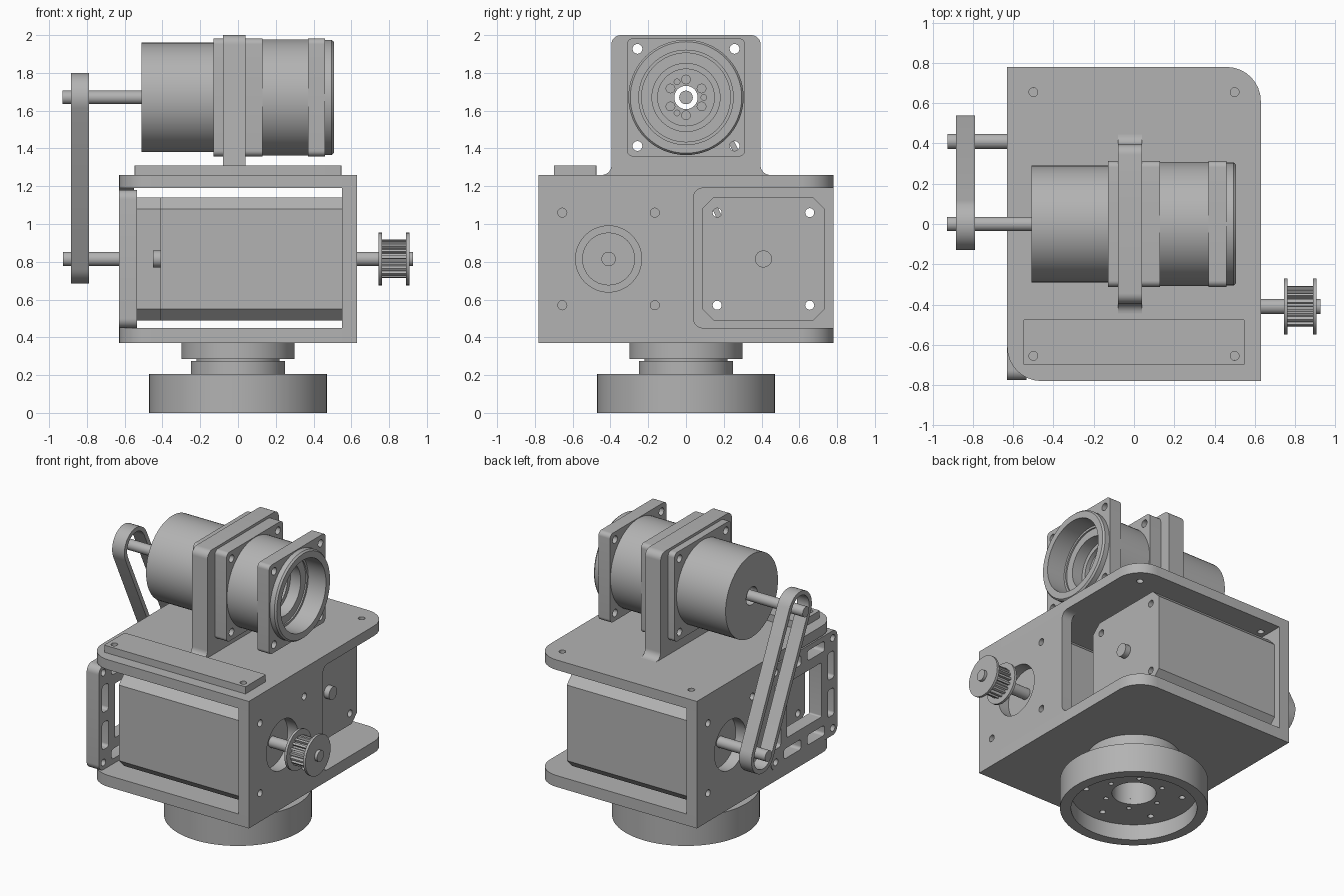
import bpy, bmesh, math
from math import sin, cos, pi, radians
from mathutils import Matrix

cube = bpy.data.objects.get("Cube")
if cube:
    bpy.data.objects.remove(cube)

GREY = (0.45, 0.45, 0.45, 1)
metal = bpy.data.materials.new("plain grey")
metal.use_nodes = True
metal.diffuse_color = GREY
metal.node_tree.nodes["Principled BSDF"].inputs["Base Color"].default_value = GREY

# Local (u, v, w) axes: w is the extrusion or turning axis
AXES = {"x": Matrix(((0, 0, 1), (1, 0, 0), (0, 1, 0))).to_4x4(),
        "z": Matrix.Identity(4)}
HALF_TURN = Matrix.Rotation(pi, 4, "Z")


def finish(name, bm, matrix):
    bmesh.ops.remove_doubles(bm, verts=bm.verts, dist=1e-5)
    bm.transform(matrix)
    bmesh.ops.recalc_face_normals(bm, faces=bm.faces)
    me = bpy.data.meshes.new(name)
    bm.to_mesh(me)
    bm.free()
    me.materials.clear()
    me.materials.append(metal)
    me.shade_smooth()
    me.set_sharp_from_angle(angle=radians(30))
    ob = bpy.data.objects.new(name, me)
    bpy.context.collection.objects.link(ob)
    return ob


def plate(name, axis, lo, hi, loops, turn=False):
    """Extrude an outline with holes (all loops after the first) from lo to hi."""
    cu = bpy.data.curves.new(name + "_outline", "CURVE")
    cu.dimensions, cu.fill_mode, cu.extrude = "2D", "BOTH", (hi - lo) / 2
    for loop in loops:
        sp = cu.splines.new("POLY")
        sp.points.add(len(loop) - 1)
        for p, (u, v) in zip(sp.points, loop):
            p.co = (u, v, 0, 1)
        sp.use_cyclic_u = True
    tmp = bpy.data.objects.new(name + "_outline", cu)
    bpy.context.collection.objects.link(tmp)
    dg = bpy.context.evaluated_depsgraph_get()
    me = bpy.data.meshes.new_from_object(tmp.evaluated_get(dg))
    bm = bmesh.new()
    bm.from_mesh(me)
    bpy.data.objects.remove(tmp)
    bpy.data.curves.remove(cu)
    bpy.data.meshes.remove(me)
    m = AXES[axis] @ Matrix.Translation((0, 0, (lo + hi) / 2))
    return finish(name, bm, HALF_TURN @ m if turn else m)


def lathe(name, axis, centre, profile, closed=False, turn=False, n=64):
    """Turn (radius, position) points about an axis through centre (u, v)."""
    bm = bmesh.new()
    rings = [[bm.verts.new((r * cos(2 * pi * i / n), r * sin(2 * pi * i / n), w))
              for i in range(n)] for r, w in profile]
    pairs = list(zip(rings, rings[1:]))
    if closed:
        pairs.append((rings[-1], rings[0]))
    for a, b in pairs:
        for i in range(n):
            j = (i + 1) % n
            bm.faces.new((a[i], a[j], b[j], b[i]))
    bmesh.ops.dissolve_degenerate(bm, edges=bm.edges, dist=1e-6)
    m = AXES[axis] @ Matrix.Translation((*centre, 0))
    return finish(name, bm, HALF_TURN @ m if turn else m)


def rod(name, axis, centre, r, lo, hi, turn=False):
    return lathe(name, axis, centre, [(0, lo), (r, lo), (r, hi), (0, hi)], turn=turn, n=32)


def arc(c, r, a0, a1, n=8):
    return [(c[0] + r * cos(radians(a0 + (a1 - a0) * i / n)),
             c[1] + r * sin(radians(a0 + (a1 - a0) * i / n))) for i in range(n + 1)]


def circle(u, v, r, n=20):
    return arc((u, v), r, 0, 360, n)[:-1]


def rounded(u, v, hu, hv, r):
    """Rounded rectangle; r is one radius or four, counter-clockwise from +u +v."""
    rs = r if isinstance(r, tuple) else (r,) * 4
    pts = []
    for k, (su, sv) in enumerate(((1, 1), (-1, 1), (-1, -1), (1, -1))):
        q = rs[k]
        corner = (u + su * (hu - q), v + sv * (hv - q))
        pts += arc(corner, q, 90 * k, 90 * k + 90) if q else [corner]
    return pts


def stadium(a, b, r):
    d = math.degrees(math.atan2(b[1] - a[1], b[0] - a[0]))
    return arc(b, r, d - 90, d + 90, 20) + arc(a, r, d + 90, d + 270, 20)


def corner_holes(u, v, du, dv, r):
    return [circle(u + i * du, v + j * dv, r) for i in (-1, 1) for j in (-1, 1)]


def bolt_circle(u, v, dist, count, r, start=0):
    return [circle(u + dist * cos(2 * pi * k / count + start),
                   v + dist * sin(2 * pi * k / count + start), r) for k in range(count)]


# Housing: top and bottom plates with two opposite rounded corners
outline = rounded(0, 0, 0.63, 0.78, (0.17, 0, 0.17, 0))
plate("housing_top", "z", 1.19, 1.26, [outline] + corner_holes(0, 0, 0.5, 0.655, 0.022))
plate("housing_bottom", "z", 0.37, 0.45, [outline])
plate("cover_strip", "z", 1.26, 1.31, [rounded(0, -0.587, 0.548, 0.113, 0.005)]
      + [circle(x, -0.655, 0.022) for x in (-0.5, 0.5)])

# Half walls and motors, repeated by a half turn
MOTOR = (-0.41, 0.815)
wall = ([(-0.78, 0.45)] + arc((0.09, 0.5), 0.05, 270, 180)
        + arc((0.09, 1.14), 0.05, 180, 90) + [(-0.78, 1.19)])
h, c = 0.325, 0.06
octagon = [(MOTOR[0] + u, MOTOR[1] + v) for u, v in (
    (h, c - h), (h, h - c), (h - c, h), (c - h, h),
    (-h, h - c), (-h, c - h), (c - h, -h), (h - c, -h))]
bolts = corner_holes(*MOTOR, 0.245, 0.245, 0.024)
for side, turn in (("left", False), ("right", True)):
    plate(side + "_wall", "x", 0.55, 0.63, [wall, circle(*MOTOR, 0.175, 48)] + bolts, turn)
    plate(side + "_motor", "x", -0.41, 0.55, [octagon] + bolts, turn)
    rod(side + "_motor_rear_shaft", "x", MOTOR, 0.045, -0.45, -0.40, turn)
    rod(side + "_motor_shaft", "x", MOTOR, 0.038, 0.54, 0.927, turn)

# Skeleton frame in the open side
slots = []
for s in (-1, 1):
    for t in (-0.13, 0.13):
        slots.append(rounded(MOTOR[0] + s * 0.295, MOTOR[1] + t, 0.035, 0.095, 0.02))
        slots.append(rounded(MOTOR[0] + t, MOTOR[1] + s * 0.295, 0.095, 0.035, 0.02))
plate("side_frame", "x", -0.63, -0.535,
      [rounded(*MOTOR, 0.366, 0.366, 0.05), rounded(*MOTOR, 0.19, 0.19, 0.01)]
      + slots + corner_holes(*MOTOR, 0.315, 0.315, 0.024))

# Toothed pulley
teeth = 18
gear = []
for k in range(teeth):
    for f, r in ((0, 0.082), (0.4, 0.082), (0.5, 0.102), (0.9, 0.102)):
        a = 2 * pi * (k + f) / teeth
        gear.append((MOTOR[0] + r * cos(a), MOTOR[1] + r * sin(a)))
plate("pulley_teeth", "x", 0.76, 0.892, [gear])
for name, lo, hi in (("inner", 0.745, 0.762), ("outer", 0.89, 0.907)):
    rod("pulley_" + name + "_flange", "x", MOTOR, 0.14, lo, hi)

# Belt between the lower and upper shafts
JOINT = (0, 1.67)
LOWER = (0.41, 0.815)
plate("belt", "x", -0.885, -0.79, [stadium(LOWER, JOINT, 0.13), stadium(LOWER, JOINT, 0.1)])
rod("joint_shaft", "x", JOINT, 0.036, -0.93, -0.45)

# Upright bracket with filleted foot
upright = (arc((0.445, 1.31), 0.05, 270, 180) + arc((0.345, 1.95), 0.05, 0, 90)
           + arc((-0.345, 1.95), 0.05, 90, 180) + arc((-0.445, 1.31), 0.05, 0, -90))
screws = corner_holes(*JOINT, 0.257, 0.257, 0.026)
plate("upright_bracket", "x", -0.08, 0.04, [upright, circle(*JOINT, 0.062, 32)] + screws)

# Joint motor, square flanges and hollow gear unit
lathe("joint_motor", "x", JOINT,
      [(0.062, -0.51), (0.29, -0.51), (0.29, -0.13), (0.062, -0.13)], closed=True)
for name, lo, hi, bore in (("motor_flange", -0.13, -0.08, 0.062),
                           ("gear_rear_flange", 0.04, 0.13, 0.062),
                           ("gear_front_flange", 0.37, 0.46, 0.25)):
    plate(name, "x", lo, hi,
          [rounded(*JOINT, 0.312, 0.312, 0.03), circle(*JOINT, bore, 64)] + screws)
lathe("gear_body", "x", JOINT,
      [(0.18, 0.13), (0.308, 0.13), (0.308, 0.37), (0.235, 0.37), (0.235, 0.36),
       (0.18, 0.36)], closed=True)
lathe("gear_lip", "x", JOINT,
      [(0.25, 0.40), (0.305, 0.46), (0.305, 0.495), (0.295, 0.507), (0.25, 0.507)],
      closed=True)
lathe("gear_step_ring", "x", JOINT,
      [(0.15, 0.2), (0.18, 0.2), (0.18, 0.28), (0.15, 0.28)], closed=True)
plate("gear_hub", "x", 0.13, 0.25,
      [circle(*JOINT, 0.152, 48), circle(*JOINT, 0.062, 32)]
      + bolt_circle(*JOINT, 0.095, 6, 0.023, pi / 6)
      + bolt_circle(*JOINT, 0.095, 3, 0.015))

# Round base with a hollow underside
lathe("base", "z", (0, 0),
      [(0.40, 0), (0.47, 0), (0.47, 0.205), (0.25, 0.205), (0.25, 0.275), (0.22, 0.275),
       (0.22, 0.285), (0.30, 0.285), (0.30, 0.37), (0.14, 0.37), (0.14, 0.15),
       (0.40, 0.15)], closed=True, n=80)
plate("base_floor", "z", 0.11, 0.15,
      [circle(0, 0, 0.402, 80), circle(0, 0, 0.14, 48)]
      + bolt_circle(0, 0, 0.19, 6, 0.016) + bolt_circle(0, 0, 0.31, 6, 0.02, pi / 6))
